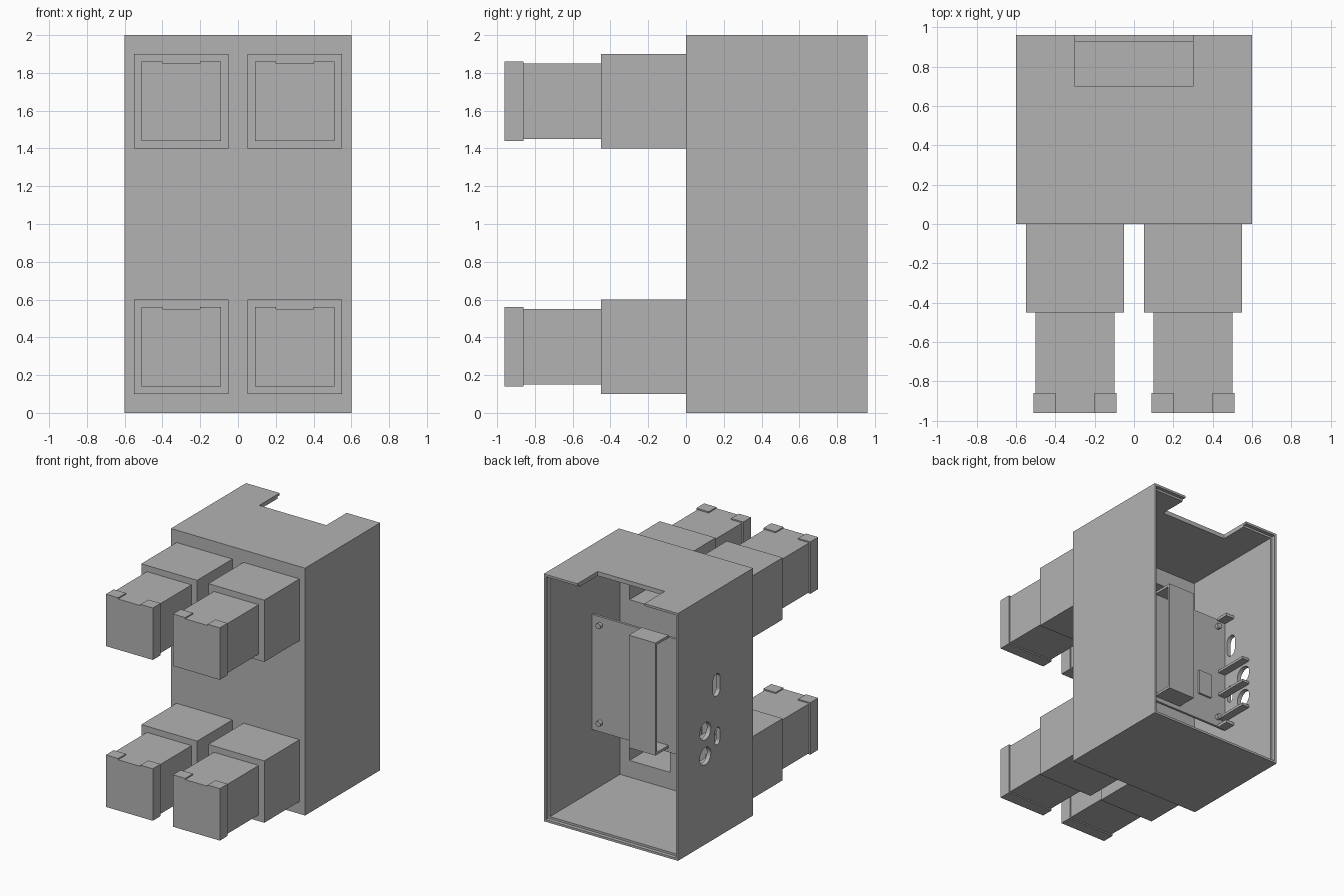
import bpy, bmesh, math

if "Cube" in bpy.data.objects:
    bpy.data.objects.remove(bpy.data.objects["Cube"])

grey = bpy.data.materials.new("plain grey")
grey.diffuse_color = (0.45, 0.45, 0.45, 1)
grey.use_nodes = True
grey.node_tree.nodes["Principled BSDF"].inputs["Base Color"].default_value = grey.diffuse_color


def finish(name, bm):
    bmesh.ops.recalc_face_normals(bm, faces=bm.faces)
    me = bpy.data.meshes.new(name)
    bm.to_mesh(me)
    bm.free()
    me.materials.append(grey)
    ob = bpy.data.objects.new(name, me)
    bpy.context.collection.objects.link(ob)
    return ob


def box(name, x0, x1, y0, y1, z0, z1):
    bm = bmesh.new()
    bmesh.ops.create_cube(bm, size=1)
    for v in bm.verts:
        v.co = ((x0 + x1) / 2 + v.co.x * (x1 - x0),
                (y0 + y1) / 2 + v.co.y * (y1 - y0),
                (z0 + z1) / 2 + v.co.z * (z1 - z0))
    return finish(name, bm)


def stadium(name, axis, a, b, c0, c1, r, half=0.0, n=24):
    """Rounded slot or disc prism along x or y; a, b = centre in the other axes."""
    bm = bmesh.new()
    rows = []
    for c in (c0, c1):
        row = []
        for i in range(n):
            t = 2 * math.pi * (i + 0.5) / n
            u = a + r * math.cos(t)
            w = b + r * math.sin(t) + math.copysign(half, math.sin(t))
            row.append(bm.verts.new((c, u, w) if axis == "x" else (u, c, w)))
        rows.append(row)
        bm.faces.new(row)
    for i in range(n):
        j = (i + 1) % n
        bm.faces.new((rows[0][i], rows[0][j], rows[1][j], rows[1][i]))
    return finish(name, bm)


def cut(ob, cutter):
    m = ob.modifiers.new("cut", "BOOLEAN")
    m.operation = "DIFFERENCE"
    m.solver = "EXACT"
    m.object = cutter
    bpy.context.view_layer.objects.active = ob
    bpy.ops.object.modifier_apply(modifier=m.name)
    bpy.data.objects.remove(cutter)


# Open-backed case with a stepped rim and a notch in the roof
case = box("case", -0.6, 0.6, 0, 0.96, 0, 2)
cut(case, box("cavity", -0.565, 0.565, 0.035, 1.1, 0.035, 1.965))
cut(case, box("rim_step", -0.582, 0.582, 0.93, 1.1, 0.018, 1.982))
cut(case, box("roof_notch", -0.3, 0.3, 0.7, 1.1, 1.9, 2.1))

# Connector holes in the left wall: y, z, radius, half straight length
for y, z, r, half in ((0.466, 1.234, 0.045, 0.045), (0.455, 0.817, 0.03, 0.04),
                      (0.61, 0.915, 0.07, 0), (0.61, 0.713, 0.07, 0)):
    cut(case, stadium("port_hole", "x", y, z, -0.7, -0.5, r, half))

# Four hollow legs: sleeve, inner tube and flanged cap
for cx in (-0.3, 0.3):
    for cz in (0.35, 1.65):
        def hollow(y0, y1):
            return box("leg_bore", cx - 0.18, cx + 0.18, y0, y1, cz - 0.18, cz + 0.18)
        cut(case, hollow(-0.1, 0.1))
        sleeve = box("leg_sleeve", cx - 0.25, cx + 0.25, -0.45, 0, cz - 0.25, cz + 0.25)
        cut(sleeve, hollow(-0.6, 0.1))
        tube = box("leg_tube", cx - 0.2, cx + 0.2, -0.86, -0.45, cz - 0.2, cz + 0.2)
        cut(tube, hollow(-1, 0))
        cap = box("leg_cap", cx - 0.21, cx + 0.21, -0.96, -0.86, cz - 0.21, cz + 0.21)
        cut(cap, box("cap_notch", cx - 0.1, cx + 0.1, -1, -0.8, cz + 0.2, cz + 0.3))
        cut(cap, hollow(-0.94, -0.8))

# Circuit board across the case, with corner screws
box("board", -0.567, 0.567, 0.375, 0.395, 0.535, 1.466)
for x in (-0.49, 0.49):
    for z in (0.61, 1.4):
        stadium("board_screw", "y", x, z, 0.395, 0.425, 0.022, n=12)

# Upright bracket on the board, open at both sides
bracket = box("bracket", -0.12, 0.12, 0.395, 0.56, 0.57, 1.48)
cut(bracket, box("bracket_opening", -0.2, 0.2, 0.3, 0.54, 0.59, 1.46))

# Connector housings and edge clips beside the left wall
for z in (0.61, 0.815, 1.015):
    box("jack_rib", -0.567, -0.5, 0.395, 0.68, z - 0.01, z + 0.01)
for z in (0.535, 1.466):
    box("edge_clip", -0.567, -0.49, 0.395, 0.5, z - 0.012, z + 0.012)
box("chip", -0.42, -0.3, 0.395, 0.41, 0.75, 0.95)
